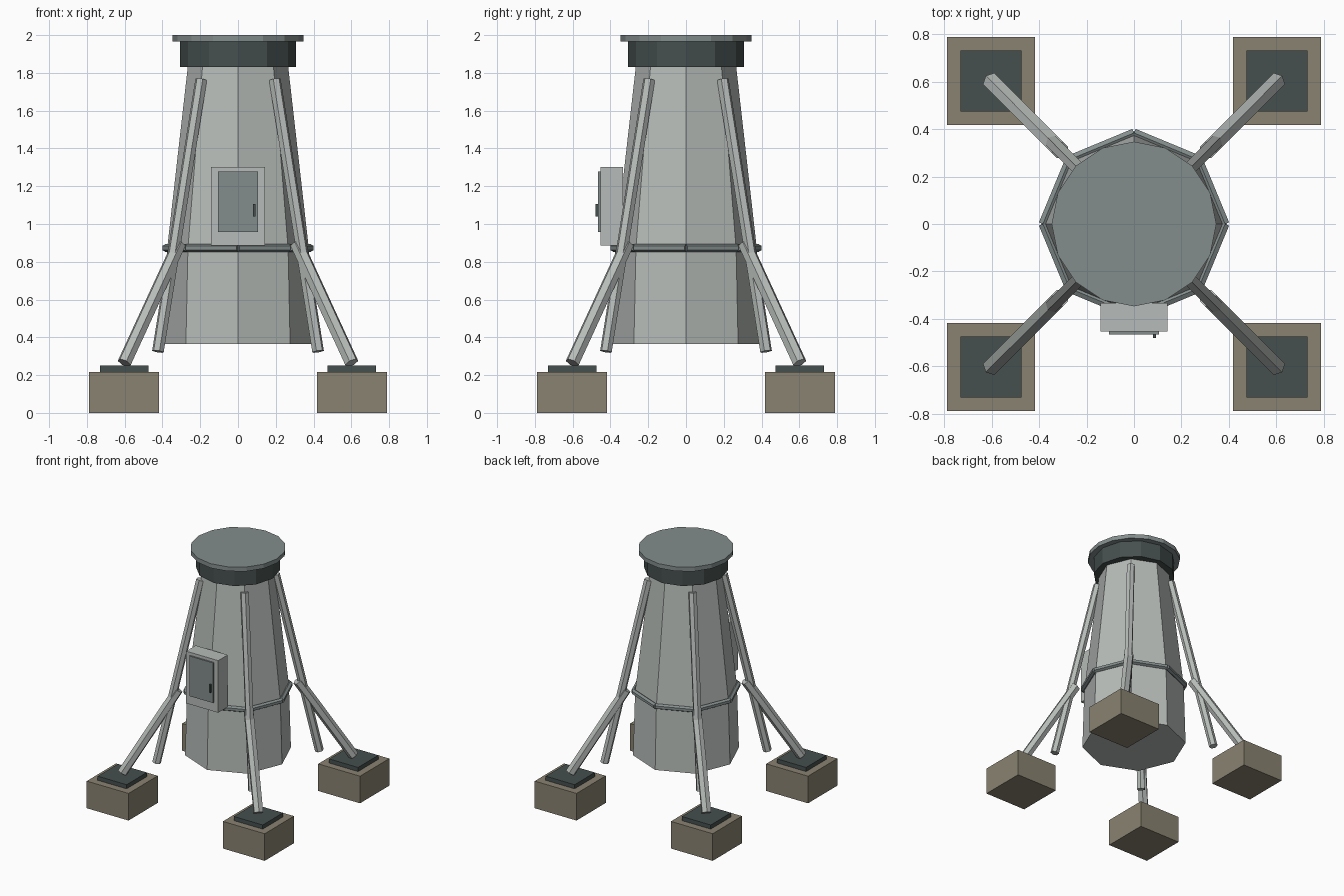
import bpy, bmesh
from math import sin, cos, pi
from mathutils import Vector

if "Cube" in bpy.data.objects:
    bpy.data.objects.remove(bpy.data.objects["Cube"])


def material(name, rgb):
    m = bpy.data.materials.new(name)
    m.diffuse_color = (*rgb, 1)
    m.use_nodes = True
    m.node_tree.nodes["Principled BSDF"].inputs["Base Color"].default_value = m.diffuse_color
    return m


LIGHT = material("light_metal", (0.47, 0.50, 0.48))
MID = material("mid_metal", (0.23, 0.27, 0.265))
DARK = material("dark_metal", (0.06, 0.08, 0.077))
STONE = material("concrete", (0.25, 0.225, 0.165))


def box(name, lo, hi, mat):
    lo, hi = Vector(lo), Vector(hi)
    bpy.ops.mesh.primitive_cube_add(size=1, location=(lo + hi) / 2)
    ob = bpy.context.object
    ob.name = name
    ob.scale = hi - lo
    ob.data.materials.append(mat)
    return ob


def rod(name, a, b, radius, mat, sides=6):
    a, b = Vector(a), Vector(b)
    bpy.ops.mesh.primitive_cylinder_add(vertices=sides, radius=radius,
                                        depth=(b - a).length, location=(a + b) / 2)
    ob = bpy.context.object
    ob.name = name
    ob.rotation_mode = 'QUATERNION'
    ob.rotation_quaternion = (b - a).to_track_quat('Z', 'Y')
    ob.data.materials.append(mat)
    return ob


def lathe(name, profile, sides, mat):
    """Closed, faceted solid from a list of (radius, z)."""
    bm = bmesh.new()
    rings = [[bm.verts.new((r * cos(2 * pi * i / sides), r * sin(2 * pi * i / sides), z))
              for i in range(sides)] for r, z in profile]
    for low, high in zip(rings, rings[1:]):
        for i in range(sides):
            j = (i + 1) % sides
            bm.faces.new((low[i], low[j], high[j], high[i]))
    bm.faces.new(rings[0][::-1])
    bm.faces.new(rings[-1])
    me = bpy.data.meshes.new(name)
    bm.to_mesh(me)
    bm.free()
    me.materials.append(mat)
    ob = bpy.data.objects.new(name, me)
    bpy.context.collection.objects.link(ob)
    return ob


# Tapered octagonal tower, collar and cap
lathe("tower_body", [(0.39, 0.365), (0.375, 0.87), (0.265, 1.84)], 8, LIGHT)
lathe("top_collar", [(0.307, 1.83), (0.307, 1.97)], 12, DARK)
lathe("top_cap", [(0.347, 1.965), (0.347, 2.0)], 16, MID)

# Waist ring of straight bars between the octagon corners
corners = [Vector((0.384 * cos(i * pi / 4), 0.384 * sin(i * pi / 4), 0.873)) for i in range(8)]
for i in range(8):
    rod(f"waist_bar_{i + 1}", corners[i], corners[(i + 1) % 8], 0.021, MID)

# Four diagonal legs with plates and concrete footings
for sx, sname in ((-1, "left"), (1, "right")):
    for sy, yname in ((-1, "front"), (1, "back")):
        tag = f"{yname}_{sname}"
        rod(f"{tag}_long_rail", (0.195 * sx, 0.195 * sy, 1.765),
            (0.424 * sx, 0.424 * sy, 0.325), 0.032, LIGHT)
        rod(f"{tag}_leg_strut", (0.312 * sx, 0.312 * sy, 0.895),
            (0.602 * sx, 0.602 * sy, 0.265), 0.038, LIGHT)
        for part, half, z0, z1, mat in (("footing", 0.185, 0, 0.217, STONE),
                                        ("foot_plate", 0.128, 0.217, 0.25, DARK)):
            cx, cy = 0.603 * sx, 0.603 * sy
            box(f"{tag}_{part}", (cx - half, cy - half, z0), (cx + half, cy + half, z1), mat)

# Equipment cabinet on the front
box("cabinet", (-0.142, -0.453, 0.885), (0.142, -0.333, 1.302), LIGHT)
box("cabinet_door", (-0.105, -0.465, 0.957), (0.105, -0.452, 1.278), MID)
box("door_handle", (0.08, -0.48, 1.04), (0.092, -0.464, 1.105), DARK)
